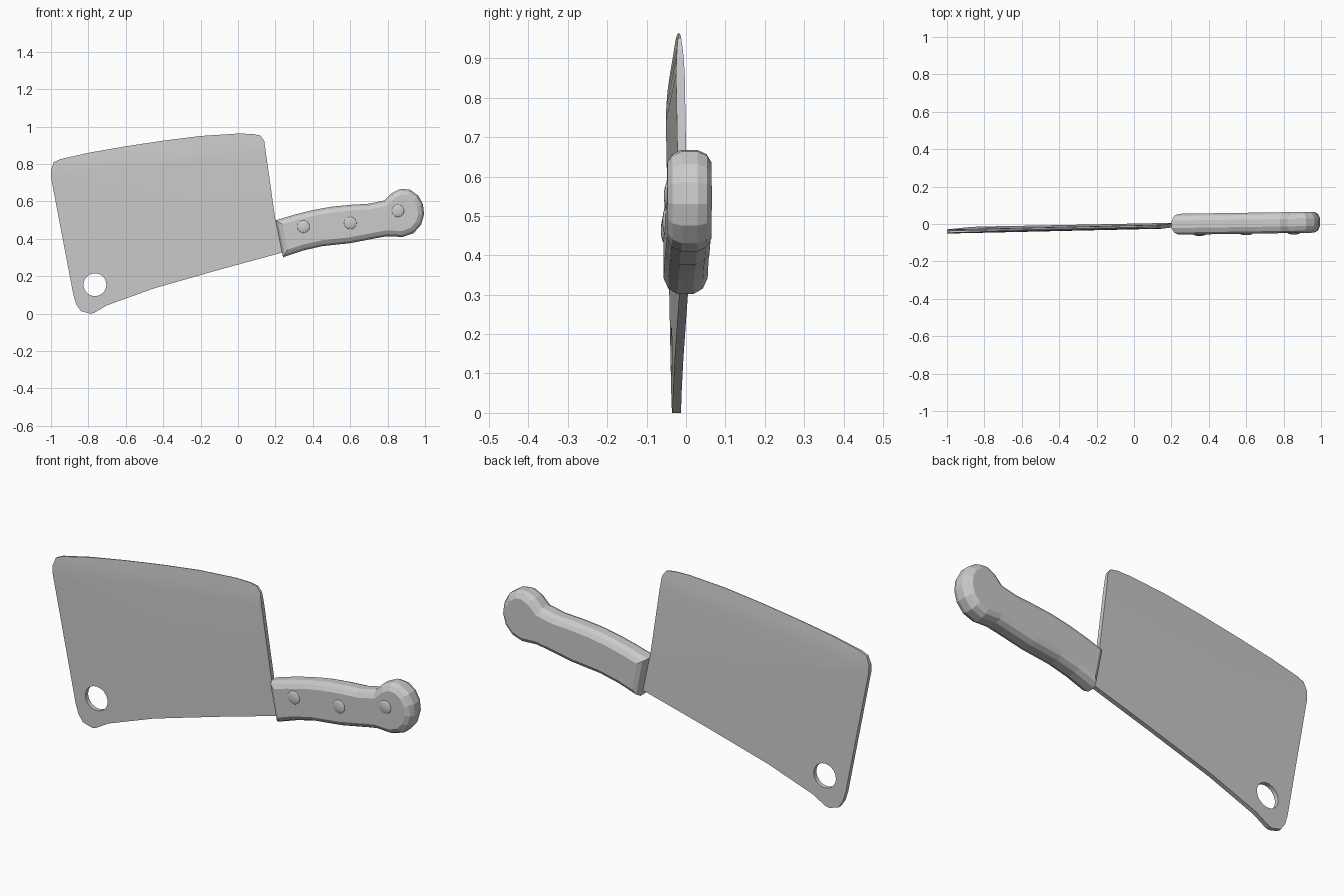
import bpy, bmesh, math
from mathutils import Vector

cube = bpy.data.objects.get("Cube")
if cube:
    bpy.data.objects.remove(cube, do_unlink=True)

# One grey steel colour for everything
GREY = (0.6, 0.6, 0.6, 1)
steel = bpy.data.materials.new("steel grey")
steel.use_nodes = True
steel.diffuse_color = GREY
steel.node_tree.nodes["Principled BSDF"].inputs["Base Color"].default_value = GREY


def blade_y(x, z):
    """Centre plane of the slightly leaning blade."""
    return -0.005 + 0.024 * x - 0.015 * z


def handle_y(x):
    """Centre plane of the handle."""
    return 0.004 + 0.015 * (x - 0.6)


def select_only(obj):
    bpy.ops.object.select_all(action='DESELECT')
    obj.select_set(True)
    bpy.context.view_layer.objects.active = obj


def finish(name, bm, smooth):
    bmesh.ops.recalc_face_normals(bm, faces=bm.faces)
    mesh = bpy.data.meshes.new(name)
    bm.to_mesh(mesh)
    bm.free()
    mesh.materials.append(steel)
    obj = bpy.data.objects.new(name, mesh)
    bpy.context.collection.objects.link(obj)
    if smooth:
        select_only(obj)
        bpy.ops.object.shade_smooth_by_angle(angle=math.radians(30))
    return obj


# Blade: filled outline with a hanging hole, thinned towards the upper cutting edge
HALF = 0.011
outline = [(-1, .77), (-.985, .81), (-.95, .826), (-.8, .86), (-.6, .895),
           (-.4, .925), (-.2, .95), (0, .963), (.08, .961), (.12, .952),
           (.14, .925), (.2, .5), (.26, .48), (.26, .335), (.23, .325),
           (-.1, .235), (-.45, .135), (-.7, .045), (-.77, .004), (-.79, 0),
           (-.84, .014), (-.865, .05), (-.88, .1), (-1, .73)]
hole = [(-.765 + .061 * math.cos(a), .155 + .061 * math.sin(a))
        for a in (math.tau * i / 28 for i in range(28))]

curve = bpy.data.curves.new("blade_outline", 'CURVE')
curve.dimensions = '2D'
curve.fill_mode = 'BOTH'
curve.extrude = HALF
for points in (outline, hole):
    spline = curve.splines.new('POLY')
    spline.points.add(len(points) - 1)
    for p, (x, y) in zip(spline.points, points):
        p.co = (x, y, 0, 1)
    spline.use_cyclic_u = True
temp = bpy.data.objects.new("blade_outline", curve)
bpy.context.collection.objects.link(temp)
select_only(temp)
bpy.ops.object.convert(target='MESH')
temp = bpy.context.view_layer.objects.active
bm = bmesh.new()
bm.from_mesh(temp.data)
bpy.data.objects.remove(temp, do_unlink=True)
bmesh.ops.remove_doubles(bm, verts=bm.verts, dist=0.0005)

# Cut the grind lines, then taper and lean the blade
SLOPE = 0.106
for rise in (0, 0.04, 0.075):
    bmesh.ops.bisect_plane(bm, geom=bm.verts[:] + bm.edges[:] + bm.faces[:],
                           plane_co=(-1, 0.74 + rise, 0), plane_no=(-SLOPE, 1, 0))
for v in bm.verts:
    x, z, depth = v.co
    t = min(1, max(0, z - 0.74 - SLOPE * (x + 1)) / 0.115)
    v.co = (x, blade_y(x, z) - depth * (1 - 0.85 * t ** 1.5), z)
finish("blade", bm, True)

# Handle: outline rings inset towards both flat sides
grip = [(.2, .5), (.3, .53), (.4, .555), (.5, .573), (.6, .583), (.7, .589),
        (.78, .606), (.82, .645), (.87, .669), (.92, .664), (.965, .632),
        (.99, .585), (.996, .53), (.98, .475), (.94, .43), (.88, .409),
        (.8, .413), (.74, .403), (.6, .376), (.45, .36), (.35, .337), (.24, .3)]
grip = [Vector(p) for p in grip]


def inset(points, dist):
    """Move a clockwise outline inwards with mitred corners."""
    result = []
    for i, p in enumerate(points):
        a = (p - points[i - 1]).normalized()
        b = (points[(i + 1) % len(points)] - p).normalized()
        na, nb = Vector((a.y, -a.x)), Vector((b.y, -b.x))
        result.append(p + (na + nb) * dist / (1 + na.dot(nb)))
    return result


bm = bmesh.new()
section = [(.056, .032), (.044, .012), (.02, .001)]
section = [(-y, d) for y, d in section] + section[::-1]
rings = [[bm.verts.new((p.x, y + handle_y(p.x), p.y)) for p in inset(grip, d)]
         for y, d in section]
for r, s in zip(rings, rings[1:]):
    for i in range(len(grip)):
        bm.faces.new((r[i - 1], r[i], s[i], s[i - 1]))
bm.faces.new(rings[0])
bm.faces.new(rings[-1])
finish("handle", bm, False)

# Shallow domed rivets on the front of the handle
for i, (x, z) in enumerate([(.35, .465), (.6, .485), (.855, .55)]):
    bm = bmesh.new()
    bmesh.ops.create_uvsphere(bm, u_segments=20, v_segments=10, radius=1)
    for v in bm.verts:
        a, b, c = v.co
        v.co = (x + .033 * a, handle_y(x) - .056 - .008 * c, z + .033 * b)
    finish(f"rivet_{i + 1}", bm, True)
